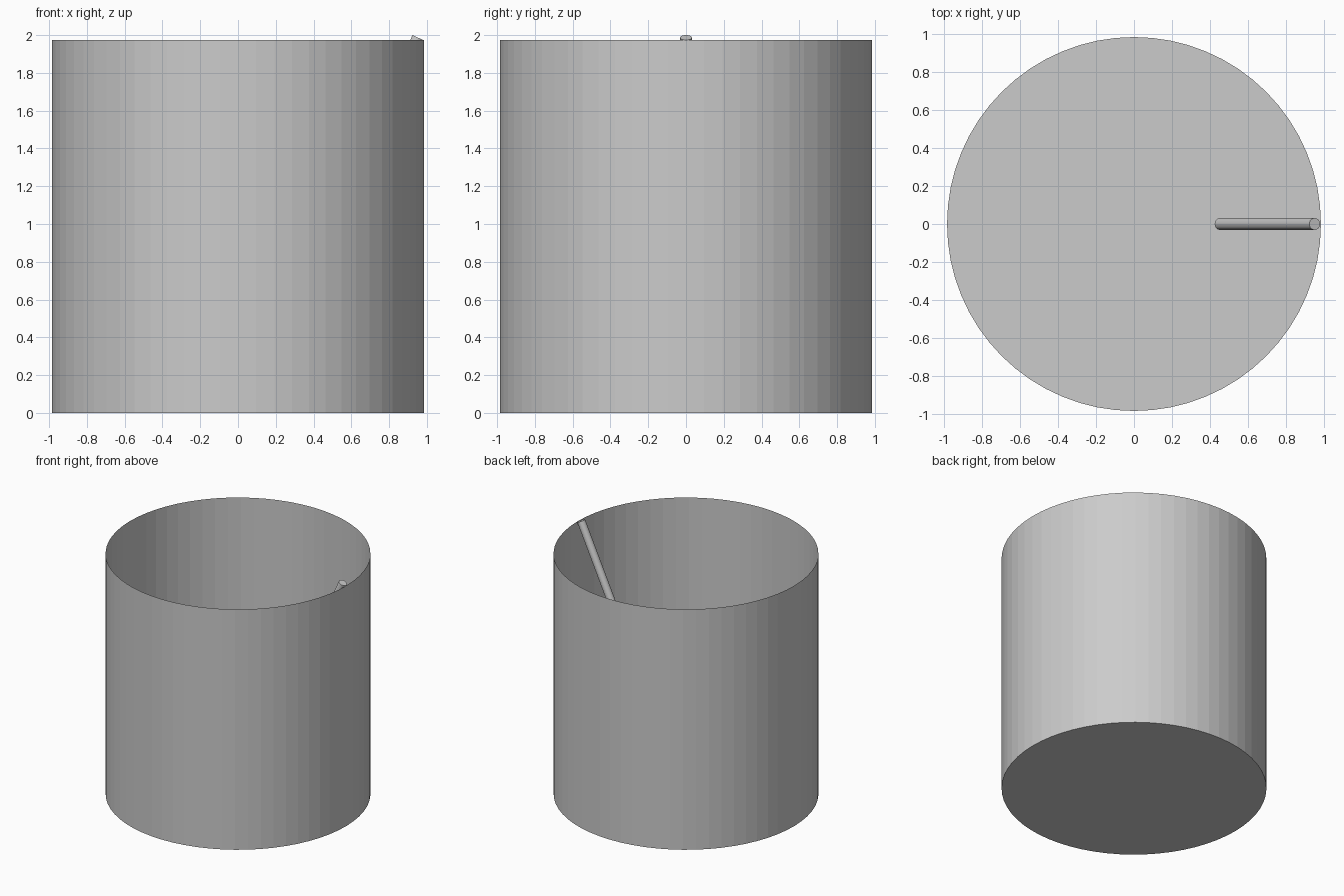
import bpy, bmesh
from math import radians, sin, cos

if "Cube" in bpy.data.objects:
    bpy.data.objects.remove(bpy.data.objects["Cube"])

# Cup: thin open-topped cylinder with a floor
R, H = 0.985, 1.973
bpy.ops.mesh.primitive_cylinder_add(vertices=64, radius=R, depth=H, location=(0, 0, H / 2))
cup = bpy.context.object
cup.name = "cup"
bm = bmesh.new()
bm.from_mesh(cup.data)
lid = [f for f in bm.faces if f.normal.z > 0.9]
bmesh.ops.delete(bm, geom=lid, context='FACES_ONLY')
bm.to_mesh(cup.data)
bm.free()

# Straw: slim capped rod leaning against the rim
tilt, length, r = radians(25), 1.18, 0.031
top_x, top_z = 0.952, 1.987
bpy.ops.mesh.primitive_cylinder_add(
    vertices=32, radius=r, depth=length,
    location=(top_x - sin(tilt) * length / 2, 0, top_z - cos(tilt) * length / 2),
    rotation=(0, tilt, 0))
bpy.context.object.name = "straw"
